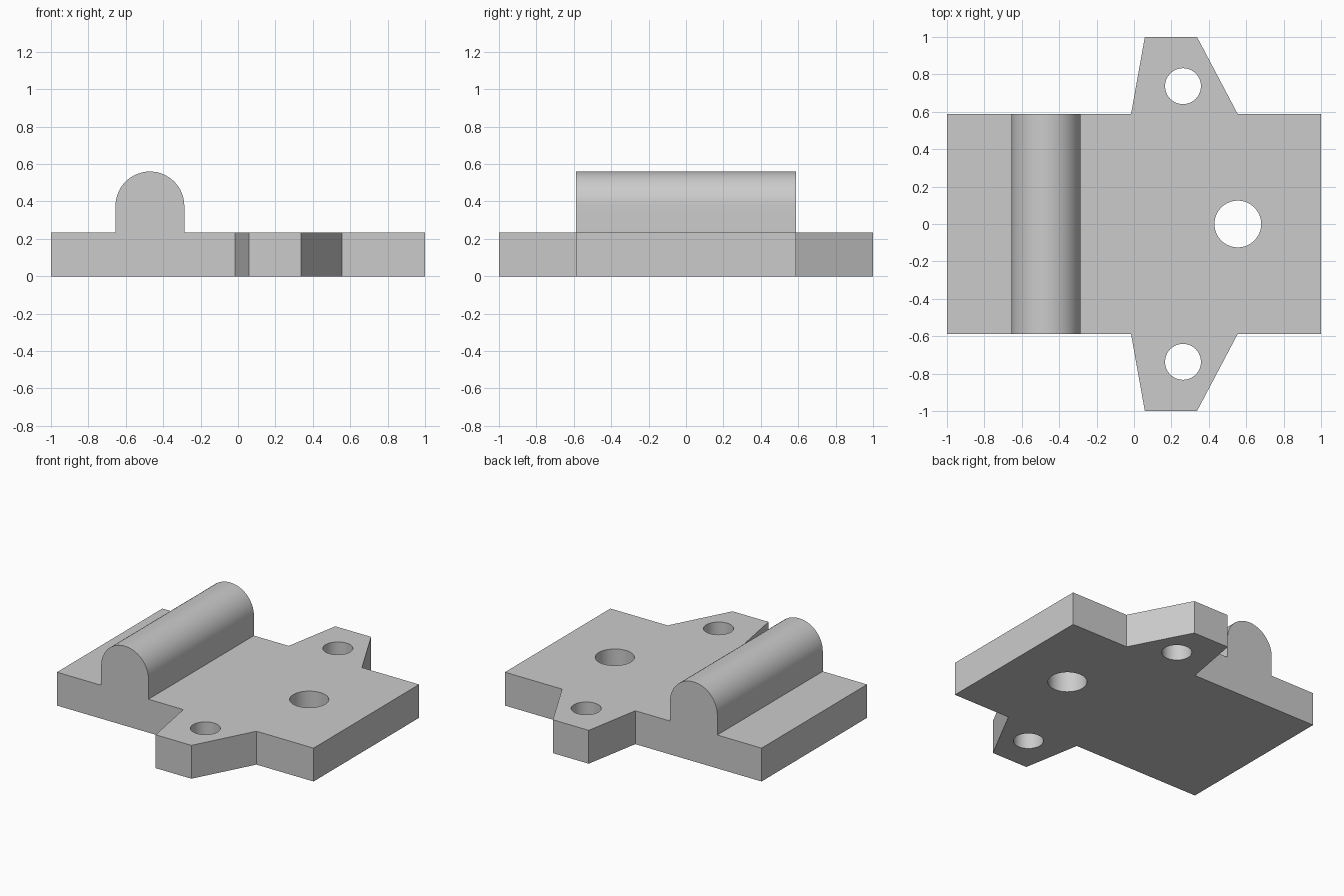
import bpy
import bmesh
from math import cos, sin, pi, radians

default = bpy.data.objects.get("Cube")
if default:
    bpy.data.objects.remove(default, do_unlink=True)

THICK = 0.235      # plate thickness
HALF_D = 0.587     # half depth of the plate body

grey = bpy.data.materials.new("plain grey")
grey.use_nodes = True
grey.diffuse_color = (0.6, 0.6, 0.6, 1)
grey.node_tree.nodes["Principled BSDF"].inputs["Base Color"].default_value = (0.6, 0.6, 0.6, 1)


def prism(name, outline, offset):
    """Extrude a closed planar outline by an offset vector."""
    bm = bmesh.new()
    face = bm.faces.new([bm.verts.new(p) for p in outline])
    result = bmesh.ops.extrude_face_region(bm, geom=[face], use_keep_orig=True)
    moved = [g for g in result["geom"] if isinstance(g, bmesh.types.BMVert)]
    bmesh.ops.translate(bm, verts=moved, vec=offset)
    bmesh.ops.recalc_face_normals(bm, faces=bm.faces)
    mesh = bpy.data.meshes.new(name)
    bm.to_mesh(mesh)
    bm.free()
    mesh.materials.append(grey)
    obj = bpy.data.objects.new(name, mesh)
    bpy.context.collection.objects.link(obj)
    return obj


def activate(obj):
    bpy.ops.object.select_all(action='DESELECT')
    obj.select_set(True)
    bpy.context.view_layer.objects.active = obj


def smooth(obj):
    activate(obj)
    bpy.ops.object.shade_smooth_by_angle(angle=radians(30))


def drill(obj, x, y, radius, sides=64):
    """Cut a round vertical hole right through."""
    ring = [(x + radius * cos(2 * pi * i / sides), y + radius * sin(2 * pi * i / sides), -0.1)
            for i in range(sides)]
    cutter = prism("hole_cutter", ring, (0, 0, THICK + 0.2))
    cutter.hide_render = True
    mod = obj.modifiers.new("hole", 'BOOLEAN')
    mod.operation = 'DIFFERENCE'
    mod.solver = 'EXACT'
    mod.object = cutter
    activate(obj)
    bpy.ops.object.modifier_apply(modifier=mod.name)
    bpy.data.objects.remove(cutter, do_unlink=True)


# Base plate with a tapered ear on each side
back = [(1, HALF_D), (0.555, HALF_D), (0.337, 1), (0.058, 1), (-0.016, HALF_D), (-1, HALF_D)]
front = [(x, -y) for x, y in reversed(back)]
plate = prism("base_plate", [(x, y, 0) for x, y in back + front], (0, 0, THICK))

# Ear holes and the larger plate hole
for side in (-1, 1):
    drill(plate, 0.262, 0.737 * side, 0.096)
drill(plate, 0.555, 0, 0.125)
smooth(plate)

# Round-topped ridge running front to back
RIDGE_X, RIDGE_R, RIDGE_Z = -0.471, 0.184, 0.376
STEPS = 32
profile = [(RIDGE_X + RIDGE_R, -HALF_D, THICK)]
profile += [(RIDGE_X + RIDGE_R * cos(pi * i / STEPS), -HALF_D, RIDGE_Z + RIDGE_R * sin(pi * i / STEPS))
            for i in range(STEPS + 1)]
profile += [(RIDGE_X - RIDGE_R, -HALF_D, THICK)]
ridge = prism("round_ridge", profile, (0, 2 * HALF_D, 0))

# Remove the hidden underside where the ridge meets the plate
bm = bmesh.new()
bm.from_mesh(ridge.data)
under = [f for f in bm.faces if f.normal.z < -0.9]
bmesh.ops.delete(bm, geom=under, context='FACES_ONLY')
bm.to_mesh(ridge.data)
bm.free()
smooth(ridge)
